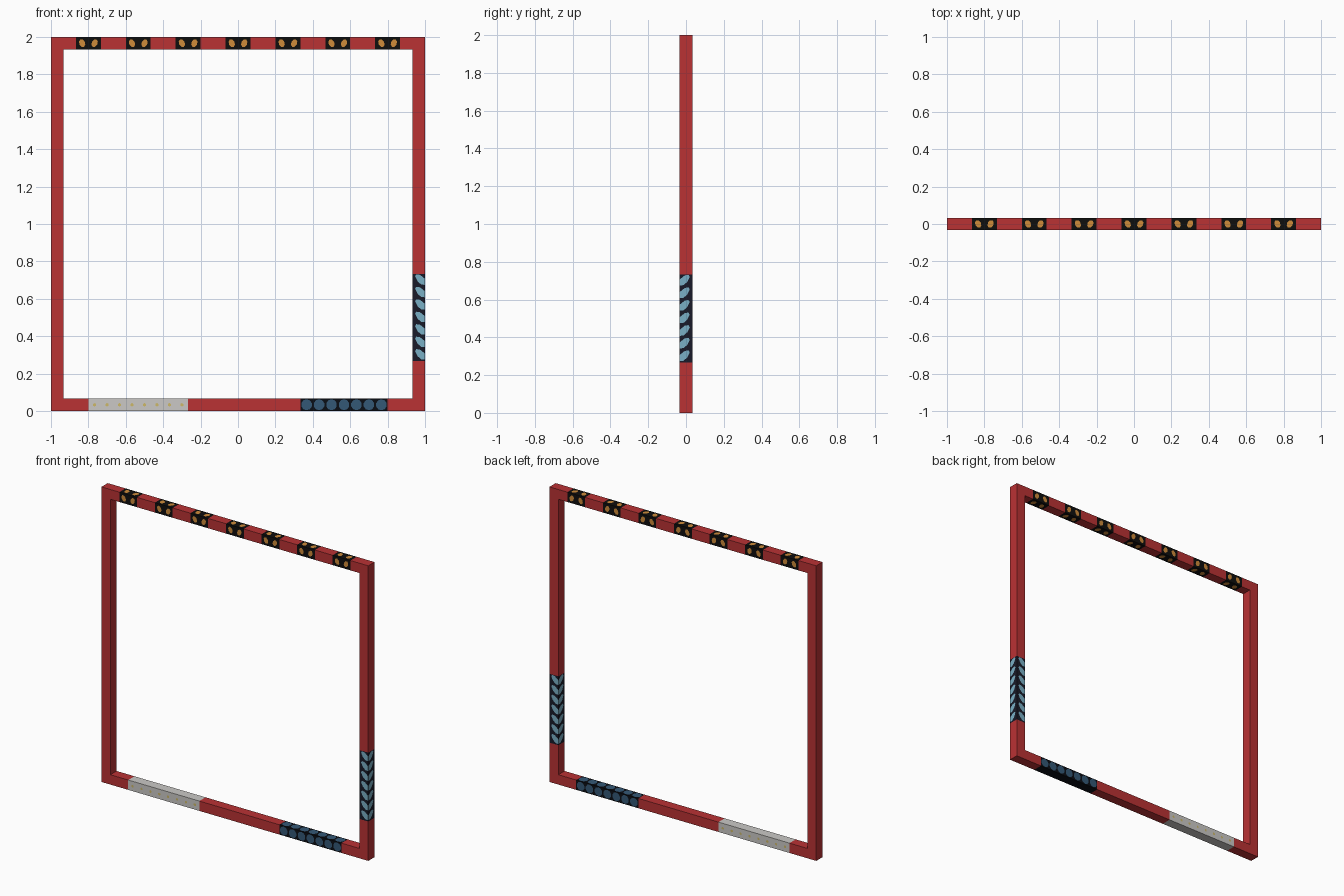
import bpy, bmesh, math
from mathutils import Vector

if "Cube" in bpy.data.objects:
    bpy.data.objects.remove(bpy.data.objects["Cube"])

B = 2 / 30          # one block of the frame
H = B / 2


def material(name, rgb):
    m = bpy.data.materials.new(name)
    lin = [c / 255 / 12.92 if c < 11 else ((c / 255 + 0.055) / 1.055) ** 2.4 for c in rgb]
    m.diffuse_color = (*lin, 1)
    m.use_nodes = True
    m.node_tree.nodes["Principled BSDF"].inputs["Base Color"].default_value = m.diffuse_color
    return m


red = material("red", (186, 50, 52))
black = material("black", (15, 14, 13))
orange = material("orange", (208, 140, 58))
navy = material("dark navy", (24, 26, 40))
sky = material("pale blue", (122, 176, 198))
grey = material("light grey", (203, 201, 198))
straw = material("straw yellow", (205, 184, 105))
ink = material("blue black", (10, 13, 20))
steel = material("steel blue", (52, 88, 118))

# Each side: normal, right and up directions as seen from outside
SIDES = {
    "front": ((0, -1, 0), (1, 0, 0), (0, 0, 1)),
    "back": ((0, 1, 0), (-1, 0, 0), (0, 0, 1)),
    "top": ((0, 0, 1), (1, 0, 0), (0, 1, 0)),
    "bottom": ((0, 0, -1), (1, 0, 0), (0, -1, 0)),
    "right": ((1, 0, 0), (0, 1, 0), (0, 0, 1)),
    "left": ((-1, 0, 0), (0, -1, 0), (0, 0, 1)),
}


def finish(name, bm, mat):
    me = bpy.data.meshes.new(name)
    bm.to_mesh(me)
    bm.free()
    me.materials.append(mat)
    ob = bpy.data.objects.new(name, me)
    bpy.context.collection.objects.link(ob)


def box(name, x0, x1, z0, z1, mat):
    """Bar piece given in block counts (x from the left, z from the floor)."""
    bm = bmesh.new()
    bmesh.ops.create_cube(bm, size=1)
    for v in bm.verts:
        v.co = ((x0 + x1) / 2 * B - 1 + v.co.x * (x1 - x0) * B,
                v.co.y * B,
                (z0 + z1) / 2 * B + v.co.z * (z1 - z0) * B)
    finish(name, bm, mat)


def marks(name, cells, shapes, mat):
    """Thin painted shapes on chosen sides of each block; shapes: side -> outline."""
    bm = bmesh.new()
    for cx, cz in cells:
        c = Vector(((cx + 0.5) * B - 1, 0, (cz + 0.5) * B))
        for side, pts in shapes.items():
            n, r, u = (Vector(a) for a in SIDES[side])
            f = bm.faces.new([bm.verts.new(c + n * (H + 0.0008) + r * (p * B) + u * (q * B))
                              for p, q in pts])
            f.normal_update()
            if f.normal.dot(n) < 0:
                f.normal_flip()
    finish(name, bm, mat)


def oval(rx, ry, sides, lean=0.0):
    pts = []
    for i in range(sides):
        a = math.tau * (i + 0.5) / sides
        y = ry * math.sin(a)
        pts.append((rx * math.cos(a) + lean * y, y))
    return pts


def flip(pts):
    return [(-p, q) for p, q in pts]


# Uprights, the right one interrupted by the striped piece
box("left_post", 0, 1, 0, 30, red)
box("right_post_lower", 29, 30, 0, 4, red)
box("right_post_striped", 29, 30, 4, 11, navy)
box("right_post_upper", 29, 30, 11, 30, red)

# Bottom rail
for name, a, b, m in (("bottom_rail_left", 1, 3, red), ("bottom_rail_grey", 3, 11, grey),
                      ("bottom_rail_middle", 11, 20, red), ("bottom_rail_dark", 20, 27, ink),
                      ("bottom_rail_right", 27, 29, red)):
    box(name, a, b, 0, 1, m)

# Top rail with seven spotted pieces
box("top_rail_end_left", 1, 2, 29, 30, red)
for i in range(7):
    s = 2 + 4 * i
    box(f"top_rail_spotted_{i + 1}", s, s + 2, 29, 30, black)
    box(f"top_rail_red_{i + 1}", s + 2, min(s + 4, 29), 29, 30, red)

# Orange spots, leaning alternately
for lean, k in ((-0.2, 0), (0.2, 1)):
    spot = oval(0.25, 0.32, 8, lean)
    marks(f"orange_spots_{k + 1}", [(2 + 4 * i + k, 29) for i in range(7)],
          {s: spot for s in ("front", "back", "top", "bottom")}, orange)

# Slanted leaf stripes that meet in chevrons at the corners
leaf = [(-0.3, 0.3), (-0.2, 0.47), (0.1, 0.42), (0.5, 0.1), (0.5, -0.38), (0.2, -0.36), (-0.1, -0.1)]
marks("pale_stripes", [(29, z) for z in range(4, 11)],
      {"front": leaf, "right": flip(leaf), "back": leaf, "left": flip(leaf)}, sky)

# Small dots on the grey piece and discs on the dark piece
dot = oval(0.14, 0.14, 6)
marks("straw_dots", [(x, 0) for x in range(3, 11)], {"front": dot, "back": dot}, straw)
disc = oval(0.44, 0.44, 10)
marks("blue_discs", [(x, 0) for x in range(20, 27)],
      {"front": disc, "back": disc, "top": disc}, steel)
